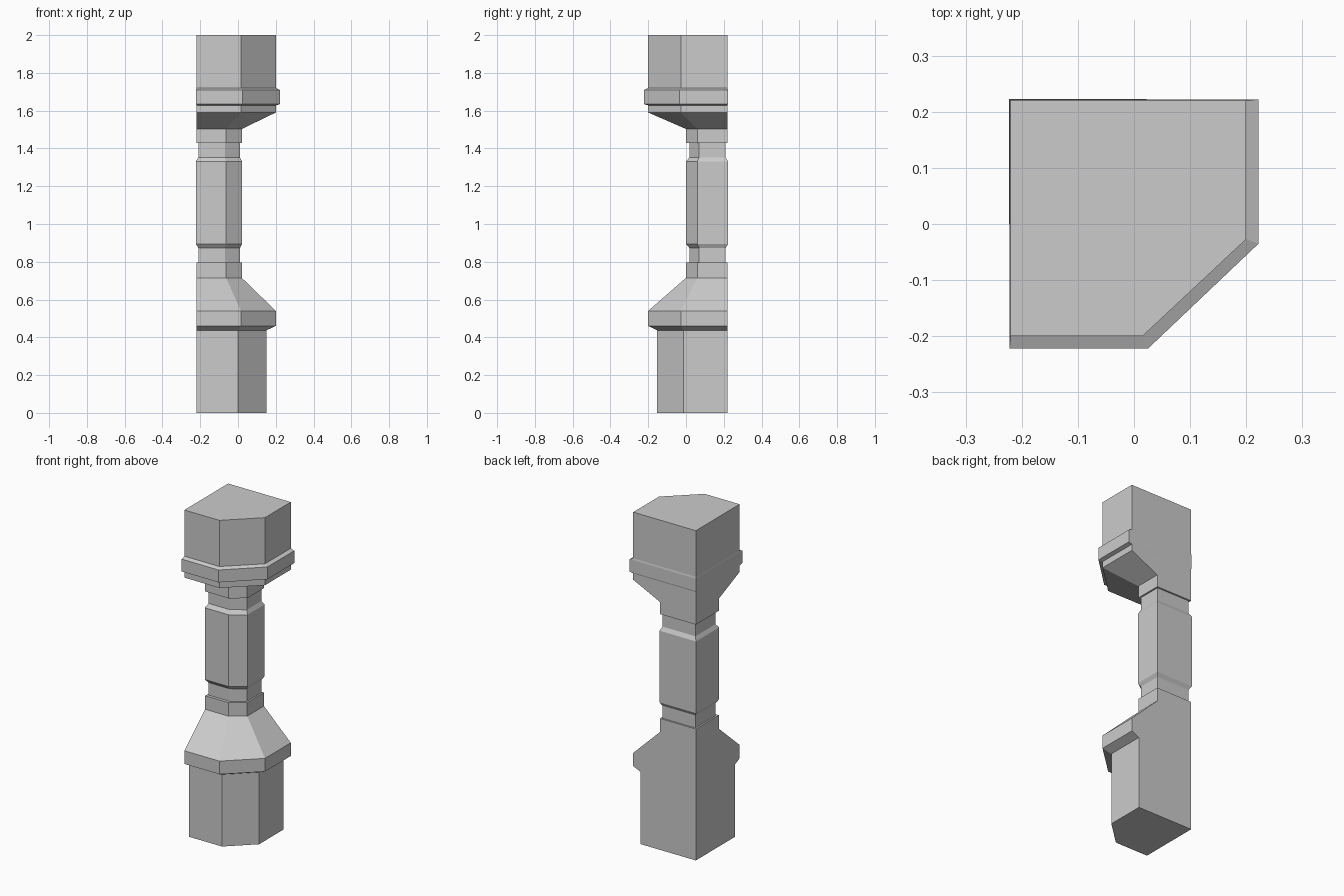
import bpy
import bmesh

if "Cube" in bpy.data.objects:
    bpy.data.objects.remove(bpy.data.objects["Cube"])

# Cross-sections: square corner at back left, chamfer at front right.
# (wall, front_y, right_x, chamfer start x, chamfer end y)
PLINTH = (0.22, -0.153, 0.15, 0.0, -0.012)
BLOCK = (0.22, -0.2, 0.2, 0.015, -0.027)
COLLAR = (0.222, -0.222, 0.222, 0.025, -0.035)
RING = (0.22, 0.0, 0.02, -0.063, 0.06)
NECK = (0.21, 0.018, 0.01, -0.07, 0.07)
SHAFT = (0.223, 0.0, 0.022, -0.063, 0.06)


def loft(name, levels, capped=True):
    """Stack five-sided sections into one flat-shaded solid."""
    bm = bmesh.new()
    rings = []
    for z, (w, fy, rx, cx, cy) in levels:
        outline = [(-w, w), (-w, fy), (cx, fy), (rx, cy), (rx, w)]
        rings.append([bm.verts.new((x, y, z)) for x, y in outline])
    for low, high in zip(rings, rings[1:]):
        for i in range(5):
            j = (i + 1) % 5
            bm.faces.new((low[i], low[j], high[j], high[i]))
    if capped:
        bm.faces.new(rings[0][::-1])
        bm.faces.new(rings[-1])
    mesh = bpy.data.meshes.new(name)
    bm.to_mesh(mesh)
    bm.free()
    obj = bpy.data.objects.new(name, mesh)
    bpy.context.collection.objects.link(obj)
    return obj


# Base: plinth, overhanging lip, slope and upper ring
loft("pillar_base", [(0, PLINTH), (0.437, PLINTH), (0.46, BLOCK), (0.54, BLOCK),
                     (0.715, RING), (0.797, RING)])

# Shaft between two recessed necks, ends hidden by base and capital
loft("pillar_shaft", [(0.797, NECK), (0.873, NECK), (0.895, SHAFT), (1.33, SHAFT),
                      (1.353, NECK), (1.43, NECK)], capped=False)

# Capital: lower ring, flare, collar band and top block
loft("pillar_capital", [(1.43, RING), (1.503, RING), (1.59, BLOCK), (1.628, BLOCK),
                        (1.635, COLLAR), (1.71, COLLAR), (1.72, BLOCK), (2.0, BLOCK)])
